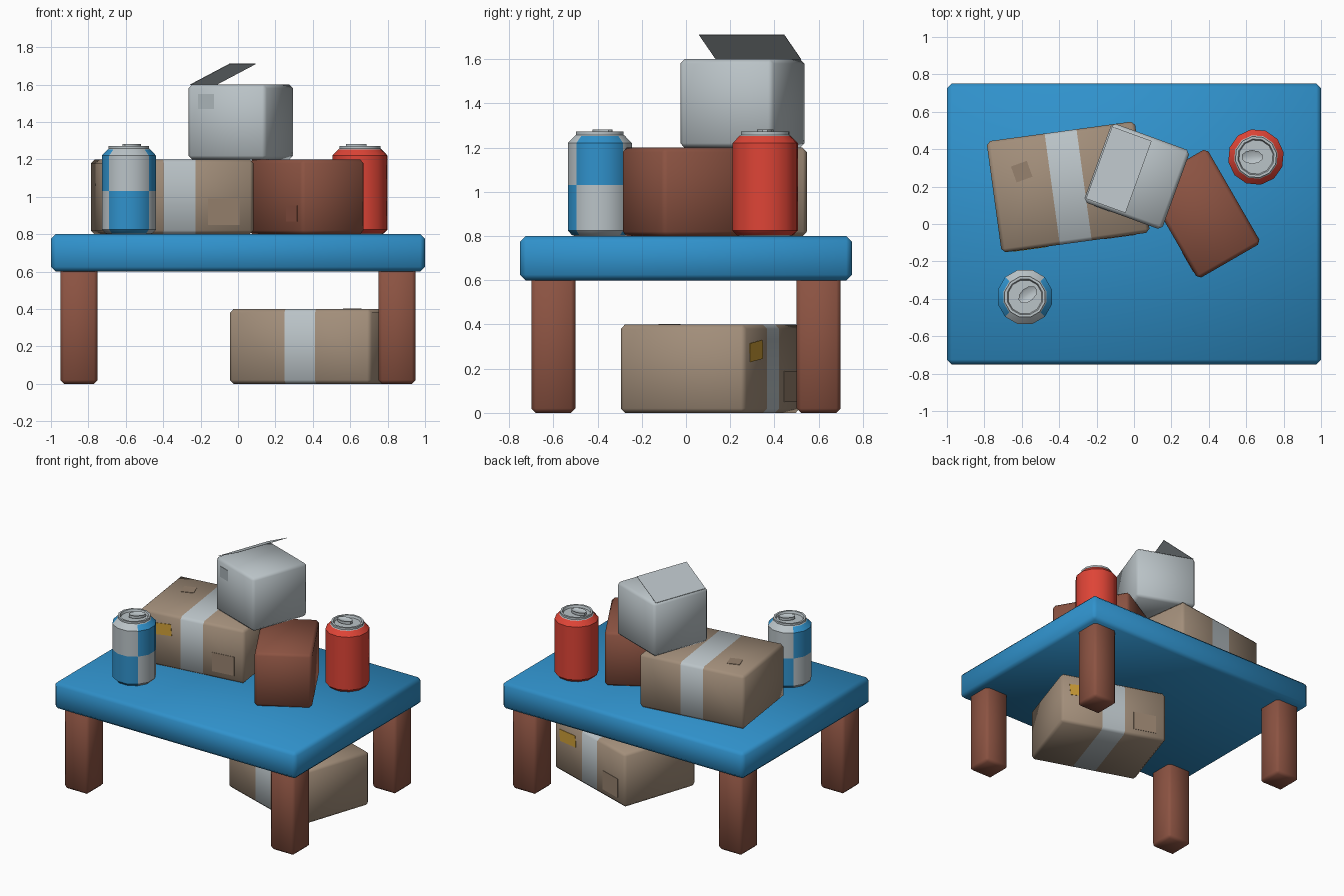
import bpy, bmesh, math
from mathutils import Matrix, Vector

if "Cube" in bpy.data.objects:
    bpy.data.objects.remove(bpy.data.objects["Cube"])


def mat(name, hexcol):
    m = bpy.data.materials.new(name)
    c = [int(hexcol[i:i + 2], 16) / 255 for i in (0, 2, 4)]
    m.diffuse_color = [v / 12.92 if v <= .04045 else ((v + .055) / 1.055) ** 2.4 for v in c] + [1]
    m.use_nodes = True
    m.node_tree.nodes["Principled BSDF"].inputs["Base Color"].default_value = m.diffuse_color
    return m


BLUE = mat("blue", "3092CC")
BROWN = mat("red_brown", "8C5342")
CARD = mat("cardboard", "A28E7A")
SILVER = mat("light_grey", "BAC3C7")
YELLOW = mat("yellow_label", "D0A038")
RED = mat("red", "DE4436")
TAN = mat("tan_label", "97826E")
GREY = mat("grey_label", "A9B3B7")


def finish(bm, name, mats, loc=(0, 0, 0), rot=0, angle=60):
    bmesh.ops.recalc_face_normals(bm, faces=bm.faces[:])
    me = bpy.data.meshes.new(name)
    bm.to_mesh(me)
    bm.free()
    ob = bpy.data.objects.new(name, me)
    bpy.context.collection.objects.link(ob)
    for m in mats:
        me.materials.append(m)
    ob.location = loc
    ob.rotation_euler.z = math.radians(rot)
    bpy.ops.object.select_all(action='DESELECT')
    ob.select_set(True)
    bpy.context.view_layer.objects.active = ob
    bpy.ops.object.shade_smooth_by_angle(angle=math.radians(angle))
    return ob


def block(name, size, loc, mats, rot=0, bevel=.02, tape=0):
    """Bevelled box standing on loc; optional tape band around its middle."""
    bm = bmesh.new()
    bmesh.ops.create_cube(bm, size=1, matrix=Matrix.Translation((0, 0, size[2] / 2)) @ Matrix.Diagonal((*size, 1)))
    bmesh.ops.bevel(bm, geom=bm.edges[:], offset=bevel, segments=1, affect='EDGES')
    if tape:
        for x in (-tape, tape):
            bmesh.ops.bisect_plane(bm, geom=bm.verts[:] + bm.edges[:] + bm.faces[:],
                                   plane_co=(x, 0, 0), plane_no=(1, 0, 0))
        for f in bm.faces:
            f.material_index = int(abs(f.calc_center_median().x) < tape)
    return finish(bm, name, mats, loc, rot)


def label(name, parent, centre, size, material, facing_up=False, tilt=0):
    """Thin plate on the front or top of a box, in the box's own coordinates."""
    bm = bmesh.new()
    bmesh.ops.create_cube(bm, size=1, matrix=Matrix.Diagonal((size[0], size[1], .006, 1)))
    m = Matrix.Rotation(math.radians(tilt), 4, 'Z')
    if not facing_up:
        m = Matrix.Rotation(math.pi / 2, 4, 'X') @ m
    box = Matrix.Translation(parent.location) @ parent.rotation_euler.to_matrix().to_4x4()
    bm.transform(box @ Matrix.Translation(centre) @ m)
    finish(bm, name, [material], angle=30)


# Table
block("table_top", (2, 1.5, .2), (0, 0, .6), [BLUE], bevel=.025)
for sx, nx in ((-1, "left"), (1, "right")):
    for sy, ny in ((-1, "front"), (1, "back")):
        block(f"{ny}_{nx}_leg", (.2, .2, .62), (sx * .85, sy * .6, 0), [BROWN])

# Two taped cardboard boxes, one on the table and one under it
for name, loc, rot in (("taped_box", (-.352, .198, .8), 7.8), ("taped_box_below", (.425, .11, 0), 161.5)):
    b = block(name, (.8, .6, .4), loc, [CARD, SILVER], rot, tape=.086)
    label(name + "_yellow_label", b, (-.245, -.3, .28), (.18, .085), YELLOW, tilt=5)
    label(name + "_front_label", b, (.238, -.3, .12), (.17, .14), TAN)
    label(name + "_top_label", b, (-.235, .115, .4), (.09, .09), TAN, True, tilt=12)

# Red-brown box
b = block("brown_box", (.585, .39, .4), (.365, .055, .8), [BROWN], -60)
label("brown_box_label", b, (.185, -.195, .11), (.12, .085), BROWN)

# Light box with one raised flap
b = block("light_box", (.445, .45, .4), (.015, .255, 1.2), [SILVER], -20)
label("light_box_label", b, (-.115, -.225, .31), (.09, .08), GREY)
bm = bmesh.new()
for dz in (0, .003):
    pts = [(-.215, -.205, .397 + dz), (.01, -.205, .509 + dz), (.01, .205, .509 + dz), (-.215, .205, .397 + dz)]
    bm.faces.new([bm.verts.new(p) for p in pts])
bmesh.ops.bridge_loops(bm, edges=bm.edges[:])
finish(bm, "light_box_flap", [SILVER], b.location, -20, 30)


# Drink cans: 12-sided turned profile, coloured by height and direction
PROFILE = [(0, .012), (.10, .012), (.115, 0), (.13, .004), (.15, .025), (.15, .23), (.15, .42), (.118, .453),
           (.112, .458), (.112, .472), (.098, .472), (.092, .456), (0, .456)]


def can(name, loc, rot, mats, checks, tab_rot, tab_shift):
    bm = bmesh.new()
    n = 12
    rings = []
    for r, z in PROFILE:
        if r == 0:
            rings.append([bm.verts.new((0, 0, z))] * n)
        else:
            a = [math.radians(15 + 30 * i) for i in range(n)]
            rings.append([bm.verts.new((r * math.cos(t), r * math.sin(t), z)) for t in a])
    for lo, hi in zip(rings, rings[1:]):
        for i in range(n):
            j = (i + 1) % n
            f = bm.faces.new(list(dict.fromkeys((lo[i], lo[j], hi[j], hi[i]))))
            c = f.calc_center_median()
            if c.z > .45 or (c.z < .02 and c.xy.length < .12):
                continue                      # bare metal ends stay silver
            side = abs(c.x) > abs(c.y)
            f.material_index = int(side == (c.z > .23)) if checks else 1
    finish(bm, name, mats, loc, rot, 35)
    # Pull tab with a sunken middle
    bm = bmesh.new()
    bmesh.ops.create_cone(bm, segments=10, radius1=1, radius2=1, depth=.02, cap_ends=True,
                          matrix=Matrix.Diagonal((.058, .037, 1, 1)))
    top = [f for f in bm.faces if f.normal.z > .9]
    bmesh.ops.inset_region(bm, faces=top, thickness=.013)
    bmesh.ops.translate(bm, verts=top[0].verts[:], vec=(0, 0, -.008))
    finish(bm, name + "_tab", [SILVER], Vector(loc) + Vector((*tab_shift, .472)), tab_rot, 35)


can("checked_can", (-.583, -.39, .8), 0, [SILVER, BLUE], True, 40, (.015, .012))
can("red_can", (.652, .358, .8), -35, [SILVER, RED], False, 0, (-.02, 0))
